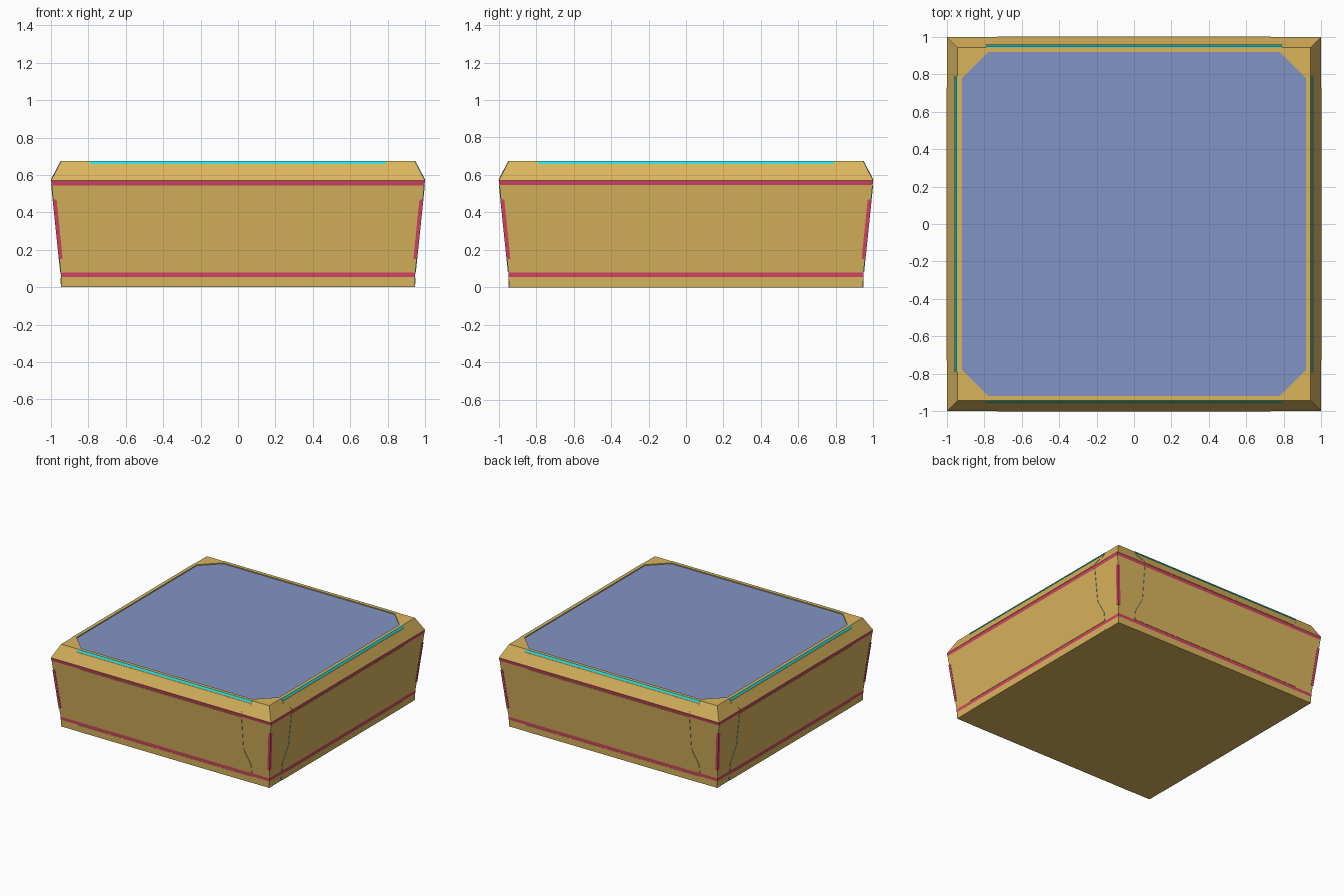
import bpy, bmesh, math
from mathutils import Matrix

if "Cube" in bpy.data.objects:
    bpy.data.objects.remove(bpy.data.objects["Cube"])


def mat(name, rgb):
    m = bpy.data.materials.new(name)
    m.diffuse_color = (*rgb, 1)
    m.use_nodes = True
    m.node_tree.nodes["Principled BSDF"].inputs["Base Color"].default_value = m.diffuse_color
    return m


GOLD = mat("gold", (0.70, 0.46, 0.11))
BLUE = mat("slate blue", (0.22, 0.295, 0.54))
RED = mat("crimson", (0.66, 0.06, 0.13))
CYAN = mat("cyan", (0.03, 0.75, 0.75))
MATS = [GOLD, BLUE, RED, CYAN]


def finish(name, bm):
    bmesh.ops.recalc_face_normals(bm, faces=bm.faces[:])
    me = bpy.data.meshes.new(name)
    for m in MATS:
        me.materials.append(m)
    bm.to_mesh(me)
    bm.free()
    ob = bpy.data.objects.new(name, me)
    bpy.context.collection.objects.link(ob)


# (half width, height, material of the band above)
PROFILE = [(0.945, 0, 0), (0.947, 0.055, 2), (0.948, 0.08, 0),
           (0.996, 0.545, 2), (1.0, 0.57, 0), (0.945, 0.675, 0)]


def half(z):
    for (a, z0, _), (b, z1, _) in zip(PROFILE, PROFILE[1:]):
        if z <= z1:
            return a + (b - a) * (z - z0) / (z1 - z0)
    return PROFILE[-1][0]


# Tapered body with coloured bands and a recessed octagonal top
bm = bmesh.new()
rings = [[bm.verts.new((sx * h, sy * h, z)) for sx, sy in
          ((-1, -1), (1, -1), (1, 1), (-1, 1))] for h, z, _ in PROFILE]
bm.faces.new(rings[0])
for k in range(len(rings) - 1):
    for i in range(4):
        j = (i + 1) % 4
        f = bm.faces.new((rings[k][i], rings[k][j], rings[k + 1][j], rings[k + 1][i]))
        f.material_index = PROFILE[k][2]
A, B = 0.92, 0.78


def octagon(z):
    return [bm.verts.new((x, y, z)) for x, y in
            ((-A, -B), (-B, -A), (B, -A), (A, -B), (A, B), (B, A), (-B, A), (-A, B))]


upper, lower = octagon(0.675), octagon(0.667)
top = rings[-1]
for i in range(4):
    a, b, c = upper[2 * i], upper[2 * i + 1], upper[(2 * i + 2) % 8]
    bm.faces.new((top[i], b, a))
    bm.faces.new((top[i], top[(i + 1) % 4], c, b))
for i in range(8):
    j = (i + 1) % 8
    bm.faces.new((upper[i], upper[j], lower[j], lower[i]))
bm.faces.new(lower).material_index = 1
finish("body", bm)


def side_plate(name, rows, off, face_mat, edge_mat):
    """Thin plate lying on all four walls; rows are (half length, height)."""
    bm = bmesh.new()
    for q in range(4):
        rot = Matrix.Rotation(q * math.pi / 2, 3, 'Z')

        def v(u, z, o):
            return bm.verts.new(rot @ type(rot @ rot.col[0])((u, -half(z) - o, z)))
        out = [(v(-w, z, off), v(w, z, off)) for w, z in rows]
        inn = [(v(-w, z, -0.002), v(w, z, -0.002)) for w, z in rows]
        for k in range(len(rows) - 1):
            (a, b), (d, c) = out[k], out[k + 1]
            bm.faces.new((a, b, c, d)).material_index = face_mat
            for s in (0, 1):
                bm.faces.new((out[k][s], out[k + 1][s], inn[k + 1][s],
                              inn[k][s])).material_index = edge_mat
            bm.faces.new((inn[k][0], inn[k][1], inn[k + 1][1], inn[k + 1][0]))
        for k in (0, -1):
            bm.faces.new((out[k][0], out[k][1], inn[k][1], inn[k][0])).material_index = face_mat
    finish(name, bm)


# Wall panels with glowing seams, and light strips on the rim
side_plate("base_panels", [(0.79, 0.0), (0.79, 0.053)], 0.002, 0, 3)
side_plate("wall_panels", [(0.79, 0.082), (0.79, 0.15), (0.73, 0.27), (0.73, 0.543)], 0.003, 0, 3)
side_plate("rim_panels", [(0.73, 0.573), (0.73, 0.59), (0.79, 0.635), (0.79, 0.655)], 0.003, 0, 3)
side_plate("light_strips", [(0.79, 0.659), (0.79, 0.675)], 0.004, 3, 3)

# Red corner trims
bm = bmesh.new()
for sx in (-1, 1):
    for sy in (-1, 1):
        r = []
        for z in (0.15, 0.47):
            o, n = half(z) + 0.003, half(z) - 0.018
            r.append([bm.verts.new((sx * x, sy * y, z)) for x, y in
                      ((n, n), (o, n), (o, o), (n, o))])
        bm.faces.new(r[0])
        bm.faces.new(r[1])
        for i in range(4):
            j = (i + 1) % 4
            bm.faces.new((r[0][i], r[0][j], r[1][j], r[1][i]))
for f in bm.faces:
    f.material_index = 2
finish("corner_trims", bm)
